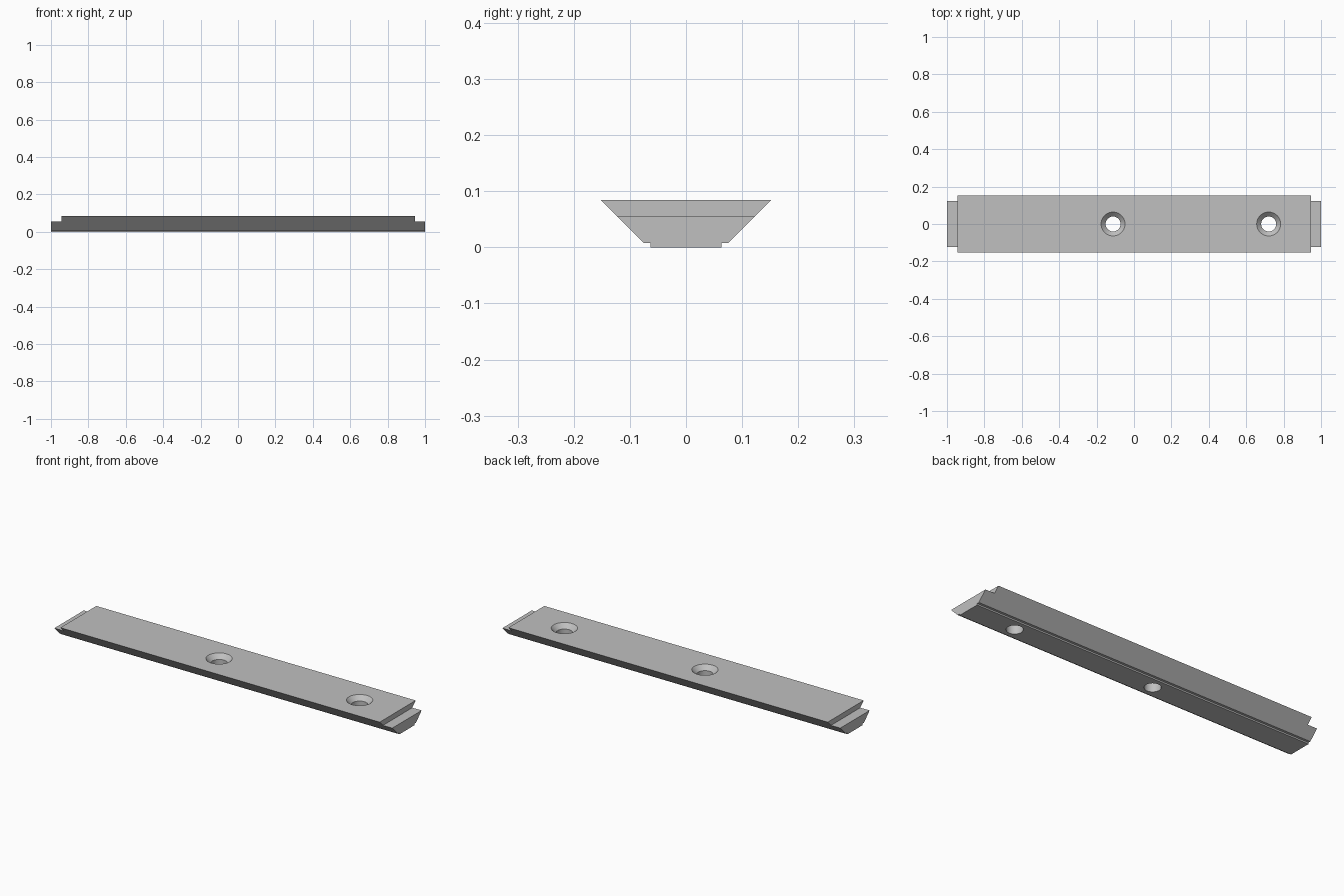
import bpy
import bmesh
import math

cube = bpy.data.objects.get("Cube")
if cube:
    bpy.data.objects.remove(cube, do_unlink=True)

GREY = (0.53, 0.53, 0.53, 1)
metal = bpy.data.materials.new("plain grey")
metal.use_nodes = True
metal.diffuse_color = GREY
metal.node_tree.nodes["Principled BSDF"].inputs["Base Color"].default_value = GREY

TOP, STEP, LEDGE = 0.084, 0.056, 0.008


def make_object(name, bm):
    bmesh.ops.recalc_face_normals(bm, faces=bm.faces)
    mesh = bpy.data.meshes.new(name)
    bm.to_mesh(mesh)
    bm.free()
    mesh.materials.append(metal)
    obj = bpy.data.objects.new(name, mesh)
    bpy.context.collection.objects.link(obj)
    return obj


def cutter(name, bm, target):
    obj = make_object(name, bm)
    obj.hide_render = True
    obj.hide_viewport = True
    mod = target.modifiers.new(name, "BOOLEAN")
    mod.operation = "DIFFERENCE"
    mod.solver = "EXACT"
    mod.object = obj
    return obj


# Dovetail bar with a shallow foot, extruded along its length
half = [(0.063, 0), (0.063, LEDGE), (0.076, LEDGE), (0.152, TOP)]
section = half + [(-y, z) for y, z in reversed(half)]
bm = bmesh.new()
face = bm.faces.new([bm.verts.new((-1, y, z)) for y, z in section])
ext = bmesh.ops.extrude_face_region(bm, geom=[face])
bmesh.ops.translate(bm, vec=(2, 0, 0),
                    verts=[v for v in ext["geom"] if isinstance(v, bmesh.types.BMVert)])
bar = make_object("dovetail_bar", bm)
cutters = []

# Lowered tabs at both ends
for side, x in (("left", 1), ("right", -1)):
    bm = bmesh.new()
    bmesh.ops.create_cube(bm, size=1)
    bmesh.ops.scale(bm, vec=(0.11, 0.5, 0.1), verts=bm.verts)
    bmesh.ops.translate(bm, vec=(x * 1.0, 0, STEP + 0.05), verts=bm.verts)
    cutters.append(cutter(side + "_step_cutter", bm, bar))

# Countersunk screw holes: revolve a profile around each hole axis
for name, x in (("middle", -0.112), ("end", 0.72)):
    bm = bmesh.new()
    profile = [(0, -0.05), (0.04, -0.05), (0.04, TOP - 0.024),
               (0.064, TOP), (0.064, 0.12), (0, 0.12)]
    verts = [bm.verts.new((r, 0, z)) for r, z in profile]
    edges = [bm.edges.new(pair) for pair in zip(verts, verts[1:])]
    bmesh.ops.spin(bm, geom=verts + edges, axis=(0, 0, 1), cent=(0, 0, 0),
                   angle=math.tau, steps=48)
    bmesh.ops.remove_doubles(bm, verts=bm.verts, dist=0.0001)
    bmesh.ops.translate(bm, vec=(x, 0, 0), verts=bm.verts)
    cutters.append(cutter(name + "_hole_cutter", bm, bar))

# Bake the cuts, then drop the cutters
bpy.context.view_layer.objects.active = bar
bar.select_set(True)
for mod in list(bar.modifiers):
    bpy.ops.object.modifier_apply(modifier=mod.name)
for obj in cutters:
    bpy.data.objects.remove(obj, do_unlink=True)
bpy.ops.object.shade_smooth_by_angle(angle=math.radians(30))
